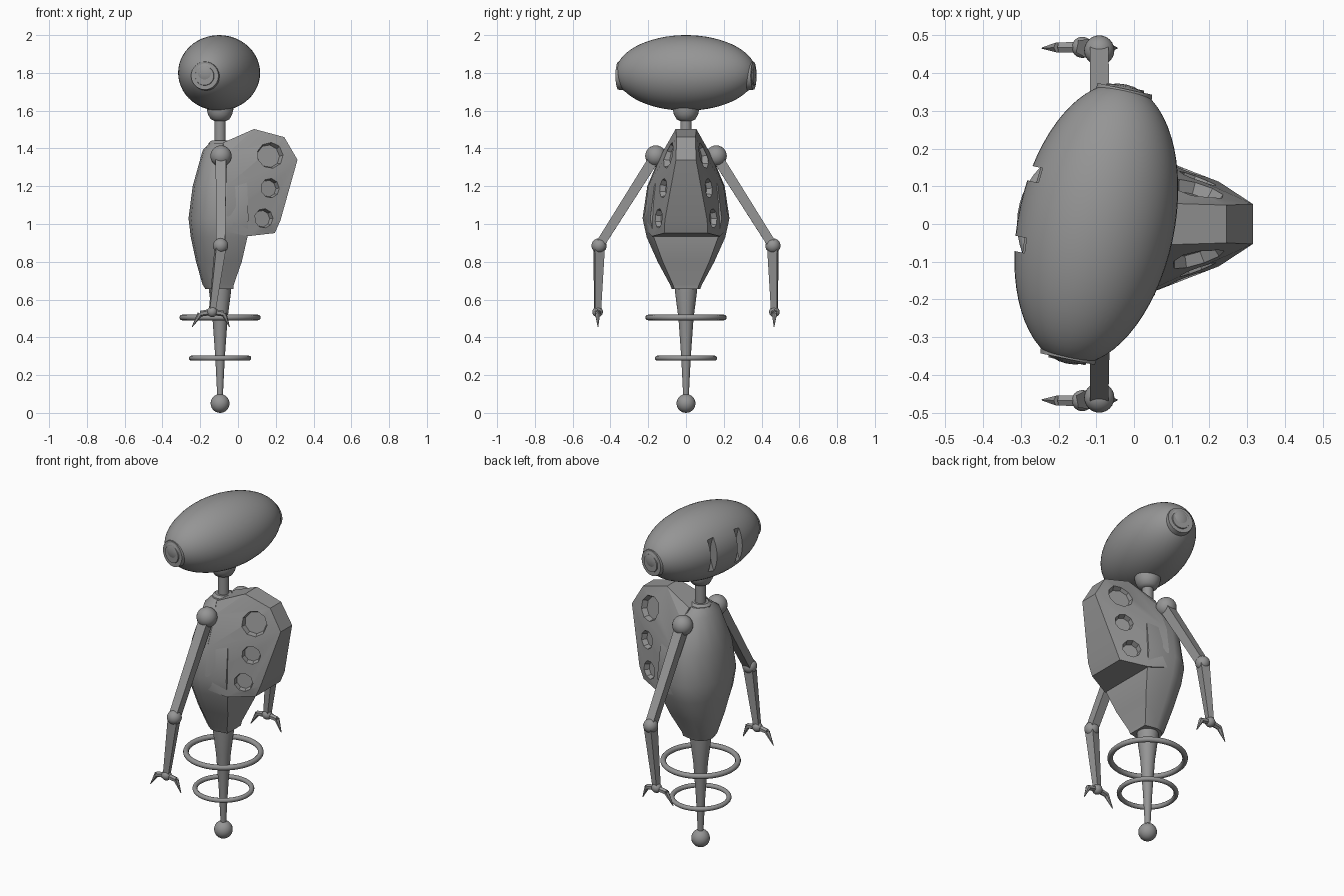
import bpy, bmesh
from math import sin, cos, pi, radians
from mathutils import Vector, Matrix
from mathutils.bvhtree import BVHTree

if "Cube" in bpy.data.objects:
    bpy.data.objects.remove(bpy.data.objects["Cube"])

grey = bpy.data.materials.new("plain grey")
grey.use_nodes = True
grey.diffuse_color = (0.3, 0.3, 0.3, 1)
grey.node_tree.nodes["Principled BSDF"].inputs["Base Color"].default_value = (0.3, 0.3, 0.3, 1)
CX = -0.095  # axis of the neck, tail and arms


def make(name, bm, angle=35):
    bmesh.ops.recalc_face_normals(bm, faces=bm.faces)
    mesh = bpy.data.meshes.new(name)
    bm.to_mesh(mesh)
    bm.free()
    mesh.materials.append(grey)
    obj = bpy.data.objects.new(name, mesh)
    bpy.context.collection.objects.link(obj)
    smooth(obj, angle)
    return obj


def select(obj):
    bpy.ops.object.select_all(action='DESELECT')
    obj.select_set(True)
    bpy.context.view_layer.objects.active = obj


def smooth(obj, angle):
    select(obj)
    bpy.ops.object.shade_smooth_by_angle(angle=radians(angle))


def cut(obj, cutters, angle=30):
    for c in cutters:
        c.hide_render = True
        mod = obj.modifiers.new("cut", 'BOOLEAN')
        mod.operation, mod.solver, mod.object = 'DIFFERENCE', 'EXACT', c
        select(obj)
        bpy.ops.object.modifier_apply(modifier=mod.name)
        bpy.data.objects.remove(c)
    smooth(obj, angle)


def ball(name, pos, r):
    bm = bmesh.new()
    bmesh.ops.create_uvsphere(bm, u_segments=24, v_segments=14, radius=r)
    bmesh.ops.translate(bm, verts=bm.verts, vec=pos)
    return make(name, bm)


def limb(name, a, b, r1, r2, sides=4):
    """Tapered bar from a to b."""
    a, b = Vector(a), Vector(b)
    bm = bmesh.new()
    bmesh.ops.create_cone(bm, cap_ends=True, segments=sides, radius1=r1, radius2=r2, depth=(b - a).length)
    turn = (b - a).to_track_quat('Z', 'X').to_matrix().to_4x4()
    bmesh.ops.transform(bm, verts=bm.verts, matrix=Matrix.Translation((a + b) / 2) @ turn
                        @ Matrix.Rotation(pi / sides, 4, 'Z'))
    return make(name, bm)


def loft(name, rings, angle=35):
    """Skin a stack of equally long point loops and cap both ends."""
    bm = bmesh.new()
    loops = [[bm.verts.new(p) for p in ring] for ring in rings]
    n = len(loops[0])
    for lo, hi in zip(loops, loops[1:]):
        for i in range(n):
            j = (i + 1) % n
            bm.faces.new((lo[i], lo[j], hi[j], hi[i]))
    bm.faces.new(loops[0])
    bm.faces.new(loops[-1])
    return make(name, bm, angle)


def lathe(name, profile, sides=32, angle=35):
    return loft(name, [[(CX + r * cos(2 * pi * i / sides), r * sin(2 * pi * i / sides), z)
                        for i in range(sides)] for r, z in profile], angle)


def torus(name, z, major, minor, n=48, m=12):
    bm = bmesh.new()
    grid = []
    for i in range(n):
        a = 2 * pi * i / n
        grid.append([])
        for j in range(m):
            b = 2 * pi * j / m
            r = major + minor * cos(b)
            grid[i].append(bm.verts.new((CX + r * cos(a), r * sin(a), z + minor * sin(b))))
    for i in range(n):
        for j in range(m):
            k, l = (i + 1) % n, (j + 1) % m
            bm.faces.new((grid[i][j], grid[k][j], grid[k][l], grid[i][l]))
    return make(name, bm, 60)


# Head: long ellipsoid lying across the body and turned slightly
yaw = Matrix.Translation((-0.1, 0, 1.8)) @ Matrix.Rotation(radians(-12), 4, 'Z')
bm = bmesh.new()
bmesh.ops.create_uvsphere(bm, u_segments=48, v_segments=32, radius=1)
bmesh.ops.transform(bm, verts=bm.verts, matrix=yaw @ Matrix.Diagonal((0.207, 0.378, 0.2, 1))
                    @ Matrix.Rotation(pi / 2, 4, 'X'))
head = make("head", bm)

# Eye slits cut by upright discs
slits = []
for y in (-0.095, 0.095):
    a, b = yaw @ Vector((-0.35, y - 0.02, 0.01)), yaw @ Vector((-0.35, y + 0.02, 0.01))
    slits.append(limb("eye_cutter", a, b, 0.2, 0.2, 64))
cut(head, slits)

# Ear discs with a raised centre
for side, s in (("left", 1), ("right", -1)):
    def at(y):
        return yaw @ Vector((0, s * y, -0.015))
    limb(side + "_ear_rim", at(0.335), at(0.366), 0.078, 0.074, 32)
    limb(side + "_ear_cap", at(0.36), at(0.372), 0.053, 0.05, 32)

# Neck
lathe("neck_cup", [(0.03, 1.545), (0.05, 1.555), (0.064, 1.58), (0.07, 1.605), (0.07, 1.63)])
lathe("neck", [(0.03, 1.41), (0.03, 1.57)])
lathe("neck_collar", [(0.06, 1.4), (0.06, 1.43), (0.045, 1.442)], 10)

# Torso: rounded front and boxy back (z, front x, back x, half width)
sections = [(0.655, -0.172, -0.025, 0.075), (0.68, -0.188, -0.022, 0.085), (0.8, -0.222, 0.02, 0.15),
            (0.93, -0.25, 0.05, 0.208), (1.03, -0.262, 0.055, 0.23), (1.2, -0.24, 0.05, 0.205),
            (1.39, -0.187, 0.0, 0.125), (1.43, -0.15, -0.05, 0.07)]
rings = []
for z, front, back, w in sections:
    ring = [(CX + (front - CX) * cos(t), w * sin(t), z)
            for t in [radians(-90 + 22.5 * i) for i in range(9)]]
    rings.append(ring + [(back, 0.82 * w, z), (back, -0.82 * w, z)])
loft("torso", rings, 32)

# Backpack: faceted hull
bm = bmesh.new()
for x, z, w in [(-0.08, 1.43, 0.085), (0.085, 1.503, 0.055), (0.245, 1.46, 0.05), (0.315, 1.34, 0.053),
                (0.225, 1.02, 0.112), (0.195, 0.952, 0.115), (0.05, 0.935, 0.18), (-0.06, 0.96, 0.205),
                (-0.06, 1.05, 0.22), (-0.06, 1.2, 0.2), (-0.06, 1.37, 0.13)]:
    for s in (1, -1):
        bm.verts.new((x, s * w, z))
hull = bmesh.ops.convex_hull(bm, input=bm.verts)
inner = [v for v in bm.verts if not v.link_faces]
bmesh.ops.delete(bm, geom=inner, context='VERTS')
bmesh.ops.dissolve_limit(bm, angle_limit=radians(3), verts=bm.verts, edges=bm.edges)
tree = BVHTree.FromBMesh(bm)
backpack = make("backpack", bm, 15)

# Three round recesses on each side of the backpack
recesses = []
for x, z, r in [(0.17, 1.365, 0.072), (0.17, 1.19, 0.052), (0.137, 1.03, 0.052)]:
    for s in (1, -1):
        hit, normal, _, _ = tree.ray_cast(Vector((x, s, z)), Vector((0, -s, 0)))
        normal = normal if normal.y * s > 0 else -normal
        recesses.append(limb("recess_cutter", hit - normal * 0.03, hit + normal * 0.03, r * 0.85, r * 1.15, 9))
cut(backpack, recesses, 15)

# Tail spike, its ball and the two floating hoops
lathe("tail", [(0.058, 0.68), (0.058, 0.64), (0.04, 0.5), (0.025, 0.29), (0.014, 0.07)], 24)
ball("tail_ball", (CX, 0, 0.05), 0.05)
torus("upper_hoop", 0.505, 0.2, 0.015)
torus("lower_hoop", 0.29, 0.152, 0.013)

# Arms with two-fingered claws
for side, s in (("left", 1), ("right", -1)):
    shoulder, elbow, wrist = (-0.09, s * 0.16, 1.36), (-0.092, s * 0.46, 0.885), (-0.137, s * 0.468, 0.535)
    ball(side + "_shoulder", shoulder, 0.056)
    limb(side + "_upper_arm", shoulder, elbow, 0.04, 0.034)
    ball(side + "_elbow", elbow, 0.04)
    limb(side + "_forearm", elbow, wrist, 0.038, 0.022)
    ball(side + "_wrist", wrist, 0.028)
    for part, knuckle, tip in (("front", -0.2, -0.243), ("rear", -0.075, -0.045)):
        k = (knuckle, s * 0.468, 0.525)
        limb(f"{side}_{part}_finger", wrist, k, 0.017, 0.015, 6)
        limb(f"{side}_{part}_claw", k, (tip, s * 0.466, 0.455), 0.015, 0.002, 6)
